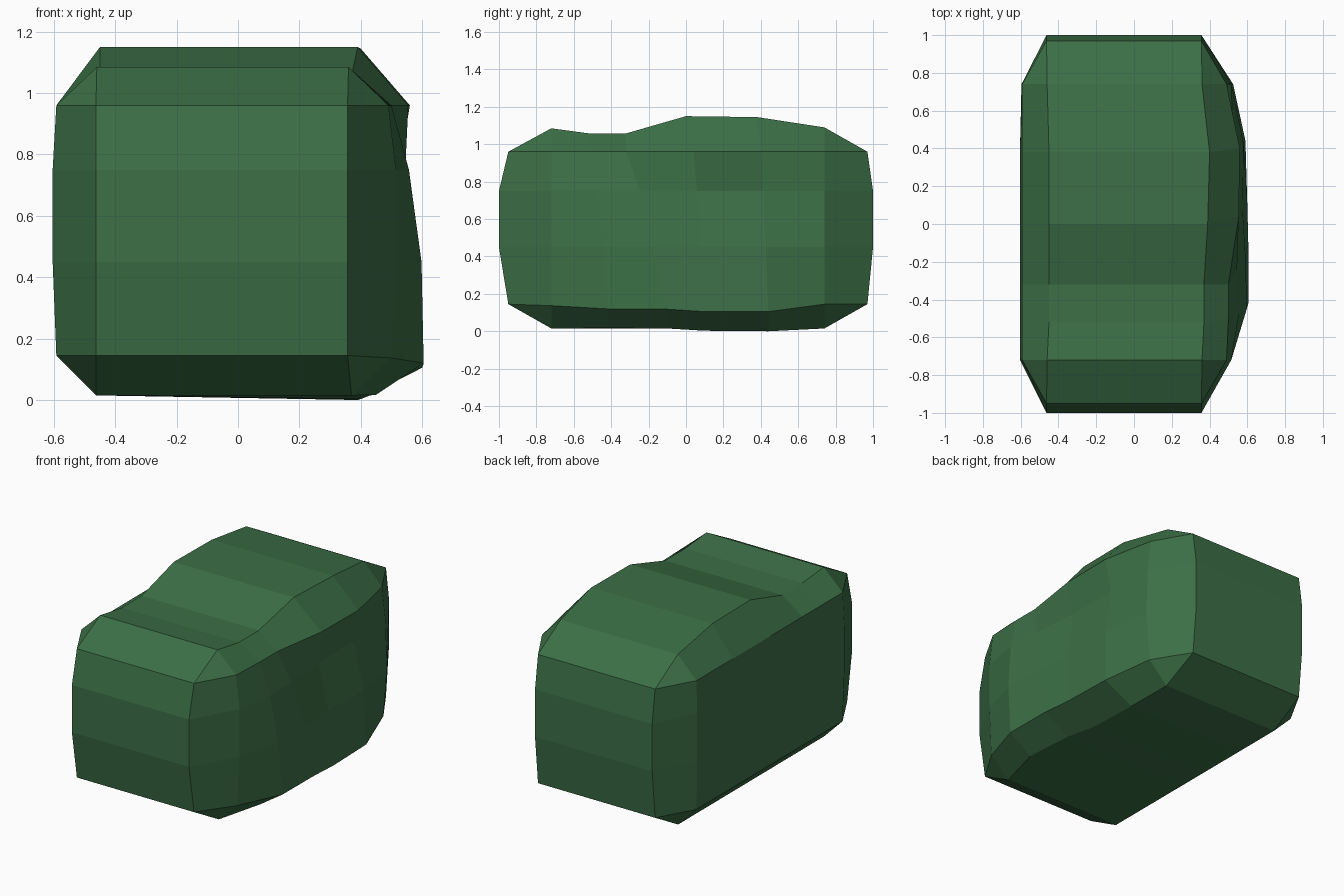
import bpy
import bmesh

if "Cube" in bpy.data.objects:
    bpy.data.objects.remove(bpy.data.objects["Cube"])

# Profile stations (y along the length, z up the ends)
TOP_Y = [-0.72, -0.52, -0.32, 0.0, 0.38, 0.74]
TOP_Z = [1.085, 1.058, 1.058, 1.15, 1.145, 1.09]
LOW_Y = [-0.72, -0.42, -0.1, 0.1, 0.44, 0.74]
LOW_Z = [0.015, 0.017, 0.015, 0.003, 0.0, 0.015]
END_Z = [0.145, 0.45, 0.75, 0.96]
FRONT_Y = [-0.95, -1.0, -1.0, -0.95]
BACK_Y = [0.97, 1.0, 1.0, 0.97]

# Right side: x of each row from bottom to top, with its lower edge heights
RIGHT_X = [[0.50, 0.605, 0.605, 0.60, 0.59, 0.50],
           [0.515, 0.598, 0.59, 0.575, 0.58, 0.525],
           [0.515, 0.557, 0.545, 0.52, 0.525, 0.515],
           [0.49, 0.50, 0.50, 0.555, 0.56, 0.49]]
RIGHT_LOW_Z = [0.137, 0.12, 0.118, 0.105, 0.105, 0.145]
RIGHT_TOP_Y = [-0.72, -0.50, -0.32, 0.04, 0.40, 0.74]
RIGHT_RIDGE_TOP = [0.36, 0.37, 0.37, 0.39, 0.40, 0.36]
RIGHT_RIDGE_LOW = [0.37, 0.45, 0.43, 0.40, 0.39, 0.37]
LEFT_RIDGE_TOP = [-0.46, -0.45, -0.45, -0.45, -0.45, -0.46]

bm = bmesh.new()


def ridge(end_x, top_x, low_x, low_z):
    """Closed loop: up the front, along the top, down the back, along the base."""
    pts = [(end_x, y, z) for y, z in zip(FRONT_Y, END_Z)]
    pts += list(zip(top_x, TOP_Y, TOP_Z))
    pts += [(end_x, y, z) for y, z in zip(BACK_Y[::-1], END_Z[::-1])]
    pts += list(zip(low_x, LOW_Y, low_z))[::-1]
    return [bm.verts.new(p) for p in pts]


def side_panel(ring, point):
    """Side grid of 4 rows by 6 columns, joined to its ridge by a chamfer."""
    g = [[bm.verts.new(point(r, c)) for c in range(6)] for r in range(4)]
    for r in range(3):
        for c in range(5):
            bm.faces.new((g[r][c], g[r][c + 1], g[r + 1][c + 1], g[r + 1][c]))
    border = [g[r][0] for r in range(4)] + g[3]
    border += [g[r][5] for r in (3, 2, 1, 0)] + g[0][::-1]
    for i in range(20):
        j = (i + 1) % 20
        quad = [ring[i], ring[j], border[j], border[i]]
        bm.faces.new(list(dict.fromkeys(quad)))


def right_point(r, c):
    t = r / 3
    y = LOW_Y[c] + (RIGHT_TOP_Y[c] - LOW_Y[c]) * t
    z = RIGHT_LOW_Z[c] if r == 0 else END_Z[r]
    return RIGHT_X[r][c], y, z


def left_point(r, c):
    bulge = 0.012 if r in (1, 2) else 0.0
    return -0.592 - bulge * (1 if c < 5 else 0.3), TOP_Y[c], END_Z[r]


left = ridge(-0.463, LEFT_RIDGE_TOP, [-0.463] * 6, [0.015] * 6)
right = ridge(0.357, RIGHT_RIDGE_TOP, RIGHT_RIDGE_LOW, LOW_Z)

# Central band wrapping front, top, back and base
for i in range(20):
    j = (i + 1) % 20
    bm.faces.new((left[i], left[j], right[j], right[i]))

side_panel(left, left_point)
side_panel(right, right_point)
bmesh.ops.recalc_face_normals(bm, faces=bm.faces)

mesh = bpy.data.meshes.new("hedge_block")
bm.to_mesh(mesh)
bm.free()
hedge = bpy.data.objects.new("hedge_block", mesh)
bpy.context.collection.objects.link(hedge)

# Leaf green
green = bpy.data.materials.new("leaf_green")
green.diffuse_color = (0.045, 0.16, 0.062, 1)
green.use_nodes = True
green.node_tree.nodes["Principled BSDF"].inputs["Base Color"].default_value = green.diffuse_color
mesh.materials.append(green)
